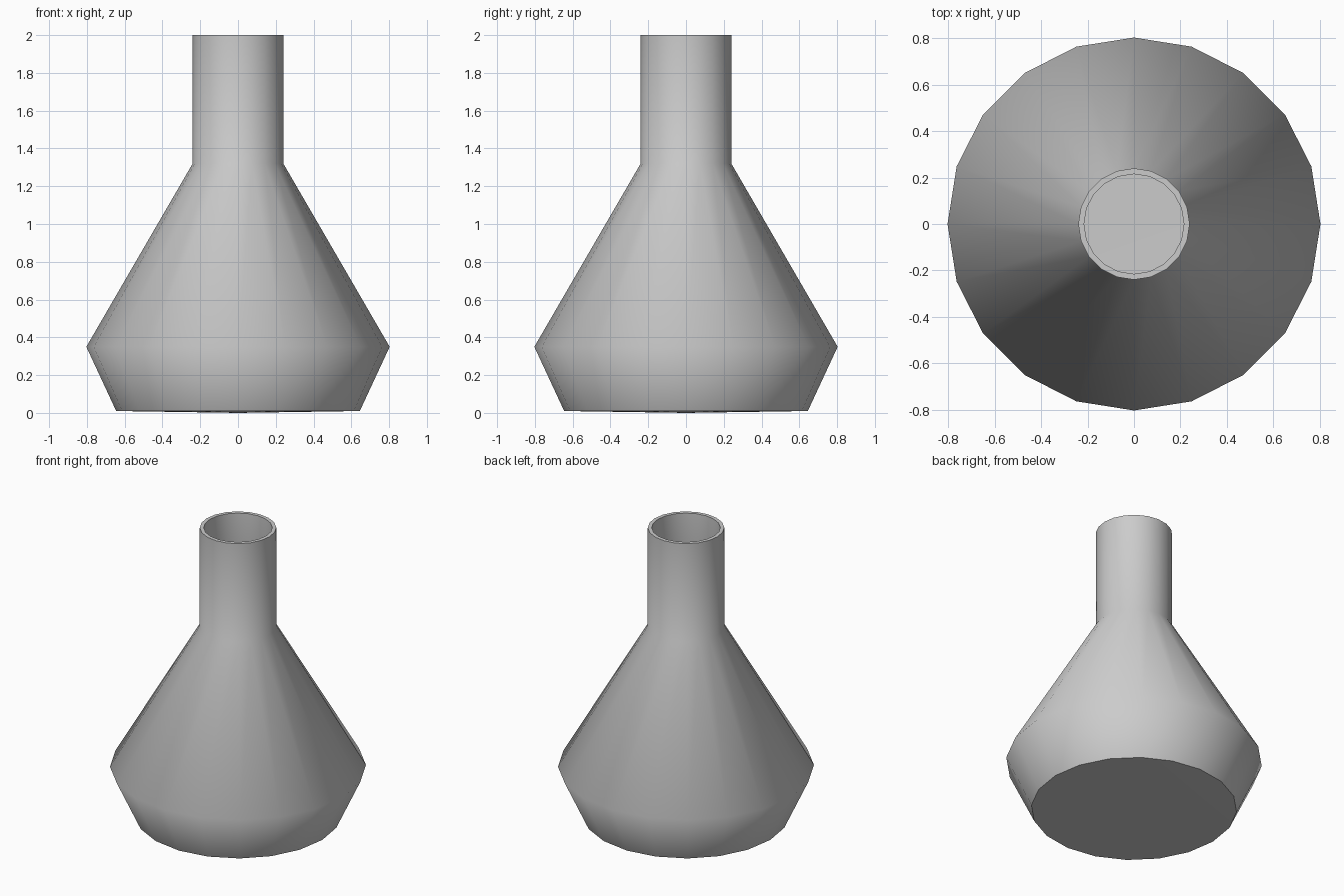
import bpy, bmesh, math

if "Cube" in bpy.data.objects:
    bpy.data.objects.remove(bpy.data.objects["Cube"])

SIDES = 20
# Closed wall profile (radius, height): outside from base centre, over the rim, down the inside
profile = [(0, 0), (0.645, 0.01), (0.803, 0.35), (0.24, 1.32), (0.24, 2.0),
           (0.215, 2.0), (0.215, 1.313), (0.774, 0.35), (0.63, 0.035), (0, 0.025)]

bm = bmesh.new()


def ring(r, z):
    if r == 0:
        return [bm.verts.new((0, 0, z))] * SIDES
    return [bm.verts.new((r * math.cos(2 * math.pi * i / SIDES),
                          r * math.sin(2 * math.pi * i / SIDES), z))
            for i in range(SIDES)]


# Lathe the profile
rings = [ring(r, z) for r, z in profile]
for a, b in zip(rings, rings[1:]):
    for i in range(SIDES):
        j = (i + 1) % SIDES
        bm.faces.new(list(dict.fromkeys((a[i], a[j], b[j], b[i]))))
bmesh.ops.recalc_face_normals(bm, faces=bm.faces[:])

mesh = bpy.data.meshes.new("flask")
bm.to_mesh(mesh)
bm.free()
flask = bpy.data.objects.new("flask", mesh)
bpy.context.collection.objects.link(flask)

# Smooth body with crisp rim and base edges
bpy.context.view_layer.objects.active = flask
flask.select_set(True)
bpy.ops.object.shade_smooth_by_angle(angle=math.radians(60))
